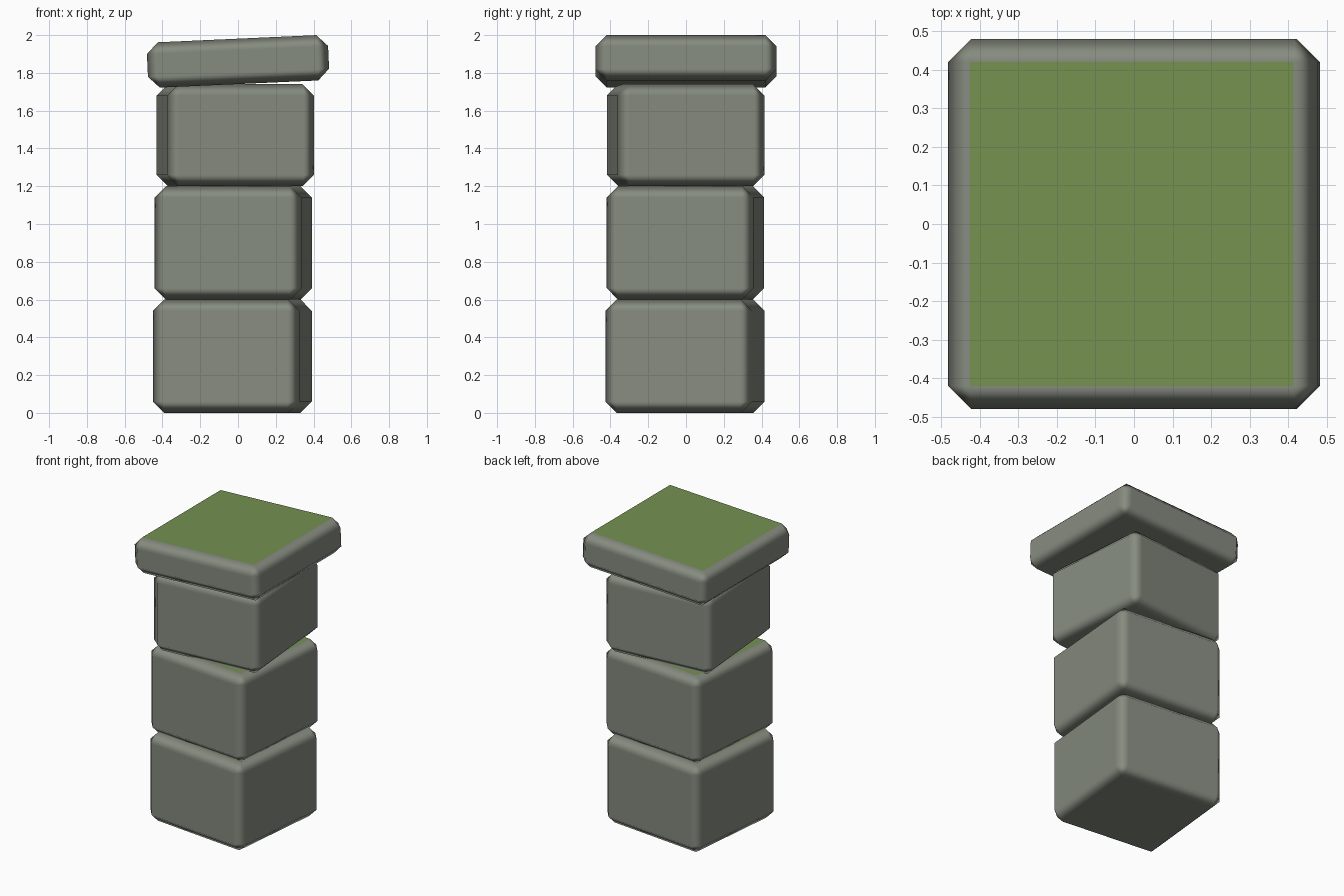
import bpy, bmesh
from mathutils import Euler

if "Cube" in bpy.data.objects:
    bpy.data.objects.remove(bpy.data.objects["Cube"])


def material(name, rgb):
    m = bpy.data.materials.new(name)
    m.diffuse_color = (*rgb, 1.0)
    m.use_nodes = True
    m.node_tree.nodes["Principled BSDF"].inputs["Base Color"].default_value = m.diffuse_color
    return m


stone = material("grey stone", (0.24, 0.262, 0.216))
moss = material("moss green", (0.178, 0.283, 0.082))
BEVEL = 0.06


def stone_block(name, size, location, rotation):
    """Chamfered box with a mossy top face and softly shaded chamfers."""
    bm = bmesh.new()
    bmesh.ops.create_cube(bm, size=1.0)
    bmesh.ops.scale(bm, vec=size, verts=bm.verts)
    bmesh.ops.bevel(bm, geom=bm.edges[:], offset=BEVEL, segments=1,
                    profile=0.5, affect='EDGES')
    bm.normal_update()
    for f in bm.faces:
        f.smooth = True
        f.material_index = 1 if f.normal.z > 0.9 else 0
    mesh = bpy.data.meshes.new(name)
    bm.to_mesh(mesh)
    bm.free()
    mesh.materials.append(stone)
    mesh.materials.append(moss)
    ob = bpy.data.objects.new(name, mesh)
    ob.location = location
    ob.rotation_euler = Euler(rotation)
    bpy.context.collection.objects.link(ob)
    # keep the big faces flat and let only the chamfers blend
    wn = ob.modifiers.new("weighted normals", 'WEIGHTED_NORMAL')
    wn.weight = 100
    return ob


# Pillar blocks, each twisted a little
stone_block("lower_block", (0.78, 0.78, 0.60), (-0.03, -0.005, 0.30), (0, 0, -0.10))
stone_block("middle_block", (0.78, 0.78, 0.60), (-0.025, -0.003, 0.90), (0, 0, -0.085))
stone_block("upper_block", (0.78, 0.78, 0.54), (-0.0145, -0.002, 1.47), (0, 0, 0.085))

# Wide cap slab, tilted up to the right
stone_block("cap_slab", (0.96, 0.96, 0.24), (0, 0, 1.861), (0, -0.045, 0))
